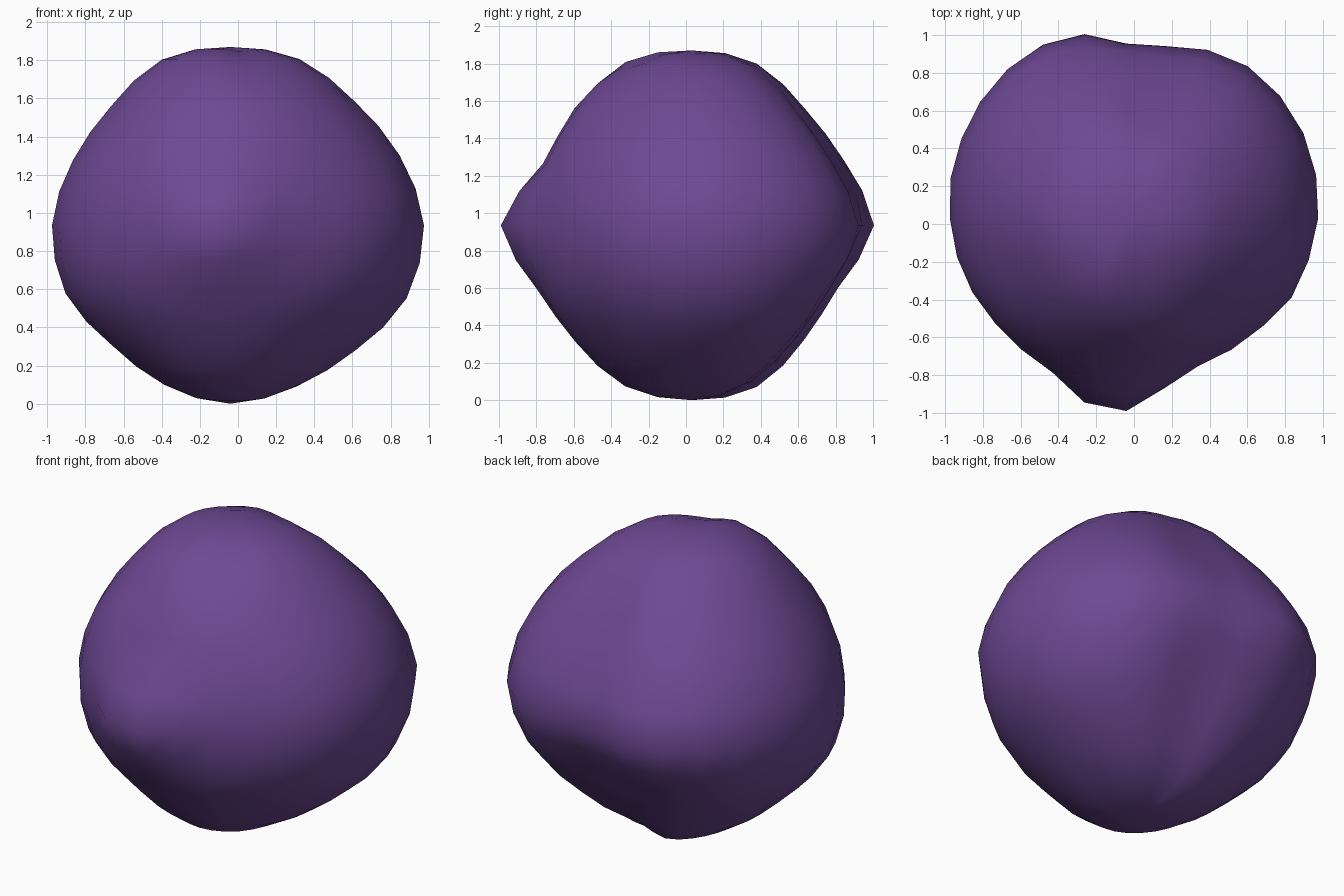
import bpy, bmesh, math

cube = bpy.data.objects.get("Cube")
if cube:
    bpy.data.objects.remove(cube, do_unlink=True)

SEGMENTS, RINGS = 28, 8            # columns around, rings per half
CENTRE = (-0.04, 0.03, 0.935)

# Radii around the waist, counter-clockwise from +x
WAIST = [1.015, 1.03, 1.04, 1.04, 1.03, .99, .935, .925, 1.0, 1.02, 1.01, .99, .97, .955,
         .935, .92, .905, .89, .89, .905, 1.0, 1.02, .92, .87, .89, .92, .97, .99]
# Radii of every second ring above and below, at every second column
UPPER = [
    [.96, .975, .95, .85, .905, .935, .92, .893, .875, .88, .865, .86, .87, .92],
    [.92, .93, .905, .84, .88, .89, .89, .884, .875, .885, .885, .885, .88, .90],
    [.944, .94, .935, .92, .935, .935, .94, .94, .94, .94, .945, .915, .925, .94]]
LOWER = [
    [1.0, 1.01, .965, .82, .87, .93, .94, .935, .92, .90, .90, .89, .90, .95],
    [.927, .935, .905, .83, .87, .885, .89, .884, .88, .88, .88, .88, .885, .91],
    [.913, .92, .92, .90, .935, .925, .91, .905, .91, .92, .93, .93, .925, .915]]
POLE = .935


def midpoint(a, b, c, d):
    """Smooth halfway value between b and c."""
    return (9 * (b + c) - a - d) / 16


def widen(row):
    """Fill in the columns between the given ones."""
    n = len(row)
    out = []
    for i in range(n):
        out += [row[i], midpoint(row[i - 1], row[i], row[(i + 1) % n], row[(i + 2) % n])]
    return out


def half(rows):
    """All rings from the waist up to the one beside the pole."""
    known = [WAIST] + [widen(r) for r in rows] + [[POLE] * SEGMENTS]
    out = []
    for k in range(4):
        a, b = known[k], known[k + 1]
        before = known[k - 1] if k else a
        after = known[k + 2] if k < 3 else known[3]
        out += [a, [midpoint(*v) for v in zip(before, a, b, after)]]
    return out


def point(radius, lat, az):
    return (CENTRE[0] + radius * math.cos(lat) * math.cos(az),
            CENTRE[1] + radius * math.cos(lat) * math.sin(az),
            CENTRE[2] + radius * math.sin(lat))


# Stack the rings from bottom to top
upper, lower = half(UPPER), half(LOWER)
stack = [(-k, lower[k]) for k in range(RINGS - 1, 0, -1)] + list(enumerate(upper))

bm = bmesh.new()
rings = [[bm.verts.new(point(r, k * math.pi / 2 / RINGS, i * math.tau / SEGMENTS))
          for i, r in enumerate(row)] for k, row in stack]
bottom = bm.verts.new(point(POLE, -math.pi / 2, 0))
top = bm.verts.new(point(POLE, math.pi / 2, 0))
for i in range(SEGMENTS):
    j = (i + 1) % SEGMENTS
    for a, b in zip(rings, rings[1:]):
        bm.faces.new((a[i], a[j], b[j], b[i]))
    bm.faces.new((bottom, rings[0][j], rings[0][i]))
    bm.faces.new((top, rings[-1][i], rings[-1][j]))

# Rest the lump on the ground
low = min(v.co.z for v in bm.verts)
for v in bm.verts:
    v.co.z -= low
bm.normal_update()
mesh = bpy.data.meshes.new("lumpy_boulder")
bm.to_mesh(mesh)
bm.free()

# Single purple colour
purple = bpy.data.materials.new("purple")
purple.use_nodes = True
colour = (0.153, 0.066, 0.296, 1)
purple.diffuse_color = colour
bsdf = purple.node_tree.nodes["Principled BSDF"]
bsdf.inputs["Base Color"].default_value = colour
bsdf.inputs["Roughness"].default_value = 0.8
mesh.materials.append(purple)

boulder = bpy.data.objects.new("lumpy_boulder", mesh)
bpy.context.collection.objects.link(boulder)
bpy.context.view_layer.objects.active = boulder
boulder.select_set(True)
bpy.ops.object.shade_smooth_by_angle(angle=math.radians(40))
